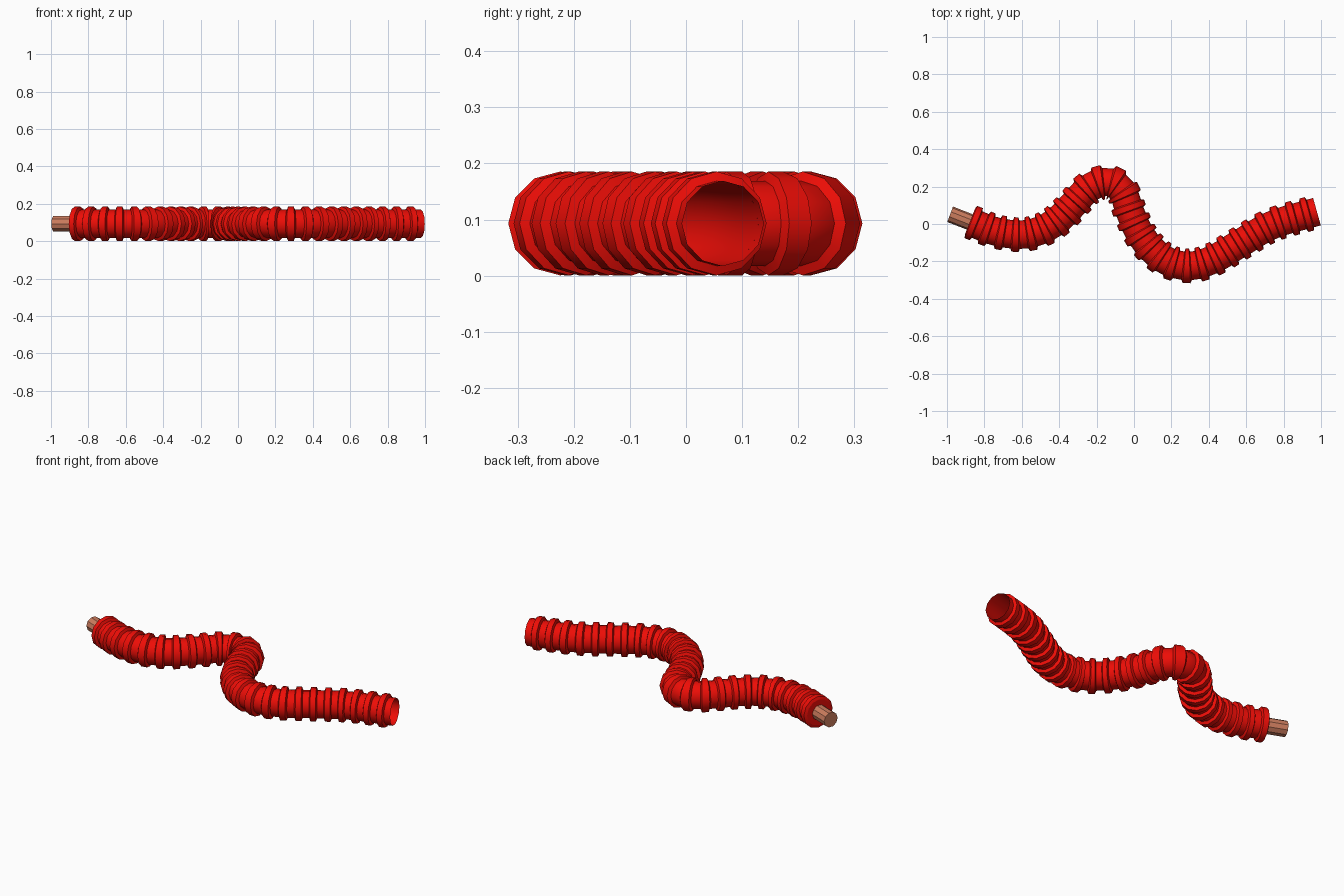
import bpy, math
from mathutils import Vector

if "Cube" in bpy.data.objects:
    bpy.data.objects.remove(bpy.data.objects["Cube"])

Z = 0.093
PATH = [(-0.983, 0.052), (-0.87, 0.01), (-0.74, -0.04), (-0.60, -0.057), (-0.485, -0.028),
        (-0.395, 0.032), (-0.315, 0.115), (-0.235, 0.196), (-0.135, 0.225), (-0.062, 0.175),
        (-0.023, 0.07), (0.028, -0.045), (0.1, -0.14), (0.19, -0.204), (0.305, -0.224),
        (0.43, -0.186), (0.565, -0.105), (0.74, -0.005), (0.978, 0.066)]


def sample(points, steps=24):
    """Smooth Catmull-Rom centre line."""
    p = [Vector((x, y, Z)) for x, y in points]
    p = [2 * p[0] - p[1]] + p + [2 * p[-1] - p[-2]]
    out = []
    for a, b, c, d in zip(p, p[1:], p[2:], p[3:]):
        for i in range(steps):
            t = i / steps
            out.append(0.5 * (2 * b + (c - a) * t + (2 * a - 5 * b + 4 * c - d) * t * t
                              + (3 * b - a - 3 * c + d) * t ** 3))
    return out + [p[-2]]


LINE = sample(PATH)
DIST = [0.0]
for a, b in zip(LINE, LINE[1:]):
    DIST.append(DIST[-1] + (b - a).length)
TOTAL = DIST[-1]


def point_at(s):
    s = min(max(s, 0), TOTAL)
    i = next(k for k in range(1, len(DIST)) if DIST[k] >= s - 1e-9)
    f = (s - DIST[i - 1]) / (DIST[i] - DIST[i - 1])
    return LINE[i - 1].lerp(LINE[i], f)


def frame_at(s):
    lo, hi = max(s - 0.05, 0), min(s + 0.05, TOTAL)
    tan = (point_at(hi) - point_at(lo)).normalized()
    return point_at(s), Vector((-tan.y, tan.x, 0))


def material(name, color):
    mat = bpy.data.materials.new(name)
    mat.diffuse_color = color
    mat.use_nodes = True
    mat.node_tree.nodes["Principled BSDF"].inputs["Base Color"].default_value = mat.diffuse_color
    return mat


def sweep(name, runs, n, mat, cap_start=False, cap_end=False):
    """Sweep an n-sided ring through each run of (distance, radius) stations."""
    section = [(math.cos(2 * math.pi * i / n), math.sin(2 * math.pi * i / n)) for i in range(n)]
    verts, faces = [], []
    for run in runs:
        o = len(verts)
        for s, r in run:
            c, side = frame_at(s)
            verts += [c + side * (u * r) + Vector((0, 0, v * r)) for u, v in section]
        for k in range(len(run) - 1):
            for i in range(n):
                a, b = o + k * n + i, o + k * n + (i + 1) % n
                faces.append((a, b, b + n, a + n))
        if cap_start:
            faces.append(tuple(reversed(range(o, o + n))))
        if cap_end:
            faces.append(tuple(range(len(verts) - n, len(verts))))
    mesh = bpy.data.meshes.new(name)
    mesh.from_pydata(verts, [], faces)
    mesh.materials.append(mat)
    obj = bpy.data.objects.new(name, mesh)
    bpy.context.collection.objects.link(obj)
    bpy.ops.object.select_all(action='DESELECT')
    obj.select_set(True)
    bpy.context.view_layer.objects.active = obj
    bpy.ops.object.shade_smooth_by_angle(angle=math.radians(35))
    return obj


red = material("red_rubber", (0.85, 0.004, 0.002, 1))
copper = material("copper", (0.6, 0.2, 0.11, 1))

START, COUNT = 0.113, 29
PITCH = (TOTAL - START) / COUNT

# smooth inner hose, open at the right end
tube = [(START + k * PITCH / 2, 0.076) for k in range(2 * COUNT + 1)]
sweep("hose_tube", [tube], 12, red, cap_start=True)

# raised bands around the hose
bands = []
for k in range(COUNT):
    s = START + k * PITCH
    bands.append([(s, 0.076), (s + 0.08 * PITCH, 0.0925), (s + 0.46 * PITCH, 0.0925), (s + 0.54 * PITCH, 0.076)])
sweep("hose_bands", bands, 12, red)

# copper core sticking out of the left end
sweep("copper_core", [[(0, 0.044), (0.2, 0.044)]], 10, copper, True, True)
